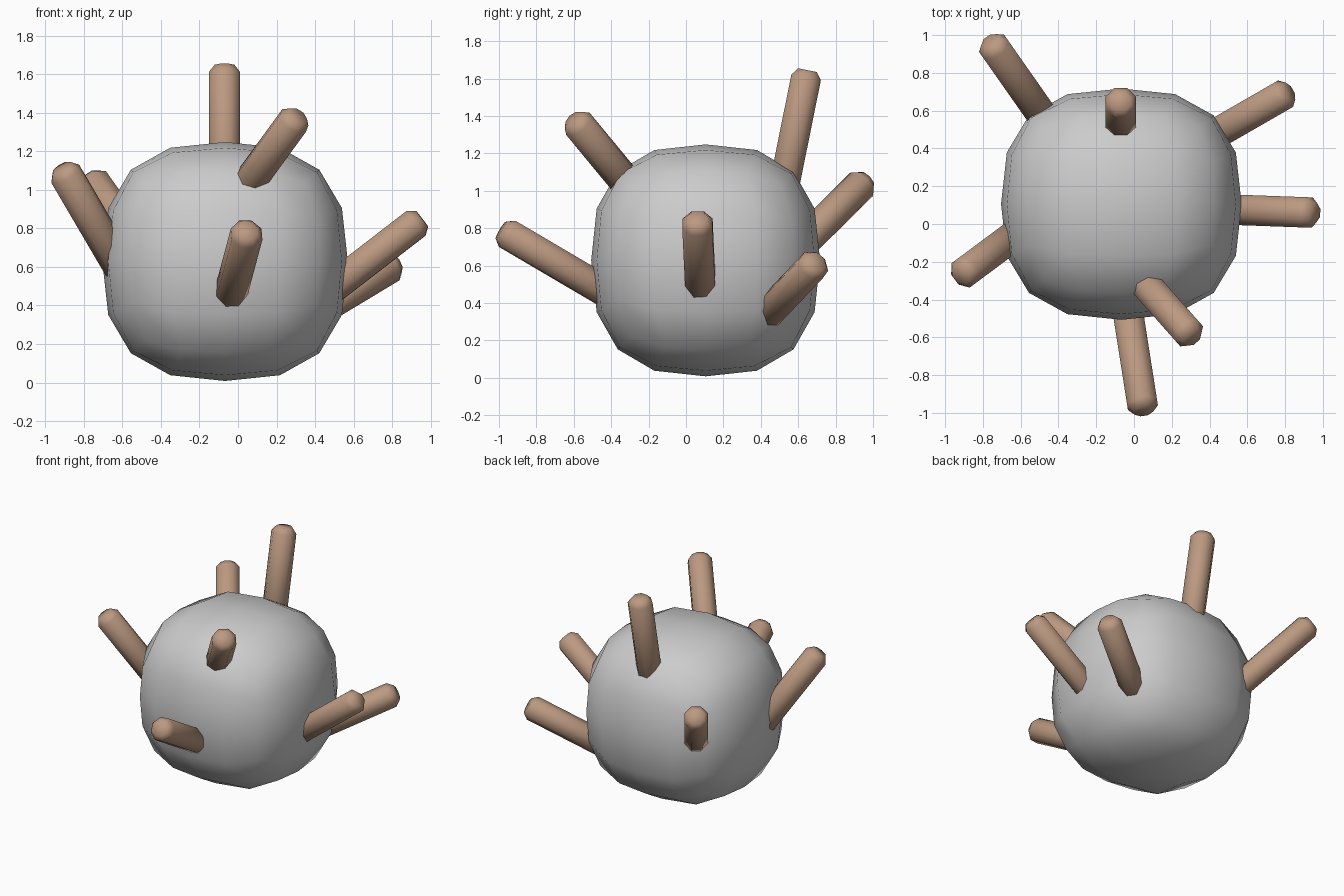
import bpy, bmesh, math
from mathutils import Vector

if "Cube" in bpy.data.objects:
    bpy.data.objects.remove(bpy.data.objects["Cube"])


def finish(bm, name, mat=None):
    bmesh.ops.recalc_face_normals(bm, faces=bm.faces[:])
    for f in bm.faces:
        f.smooth = True
    me = bpy.data.meshes.new(name)
    bm.to_mesh(me)
    bm.free()
    ob = bpy.data.objects.new(name, me)
    bpy.context.collection.objects.link(ob)
    if mat:
        me.materials.append(mat)
    return ob


# Body: a cube cut 4x4 per side, inflated to a boxy ball
bm = bmesh.new()
bmesh.ops.create_cube(bm, size=2)
bmesh.ops.subdivide_edges(bm, edges=bm.edges[:], cuts=3, use_grid_fill=True)
centre, half, power = Vector((-0.067, 0.105, 0.628)), (0.637, 0.612, 0.62), 2.62
for v in bm.verts:
    d = Vector([math.copysign(0.47, c) if 0.3 < abs(c) < 0.8 else c for c in v.co])
    d /= sum(abs(c) ** power for c in d) ** (1 / power)
    v.co = centre + Vector([c * h for c, h in zip(d, half)])
finish(bm, "body")

# Pegs: eight-sided rods with chamfered ends, sunk into the body
tan = bpy.data.materials.new("tan")
tan.diffuse_color = (0.50, 0.32, 0.22, 1)
tan.use_nodes = True
tan.node_tree.nodes["Principled BSDF"].inputs["Base Color"].default_value = tan.diffuse_color


def peg(name, tip, base, radius=0.087, sunk=0.14):
    tip, base = Vector(tip), Vector(base)
    axis = (tip - base).normalized()
    base -= axis * sunk
    length = (tip - base).length
    rot = axis.to_track_quat('Z', 'Y')
    bm = bmesh.new()
    rings = []
    for r, z in ((0.055, 0), (radius, 0.04), (radius, length - 0.04), (0.055, length)):
        rings.append([bm.verts.new(base + rot @ Vector((
            r * math.cos(math.tau * (i + 0.5) / 8),
            r * math.sin(math.tau * (i + 0.5) / 8), z))) for i in range(8)])
    for a, b in zip(rings, rings[1:]):
        for i in range(8):
            j = (i + 1) % 8
            bm.faces.new((a[i], a[j], b[j], b[i]))
    bm.faces.new(rings[0][::-1])
    bm.faces.new(rings[-1])
    finish(bm, name, tan)


peg("front_peg", (0.05, -0.99, 0.79), (-0.03, -0.48, 0.49))
peg("upper_front_peg", (0.31, -0.60, 1.385), (0.08, -0.34, 1.07))
peg("top_peg", (-0.07, 0.65, 1.645), (-0.07, 0.54, 1.10))
peg("right_peg", (0.955, 0.06, 0.85), (0.54, 0.075, 0.53))
peg("back_right_peg", (0.82, 0.70, 0.62), (0.455, 0.49, 0.40))
peg("back_left_peg", (-0.76, 0.965, 1.06), (-0.49, 0.58, 0.68))
peg("left_peg", (-0.915, -0.27, 1.115), (-0.66, -0.08, 0.68))
